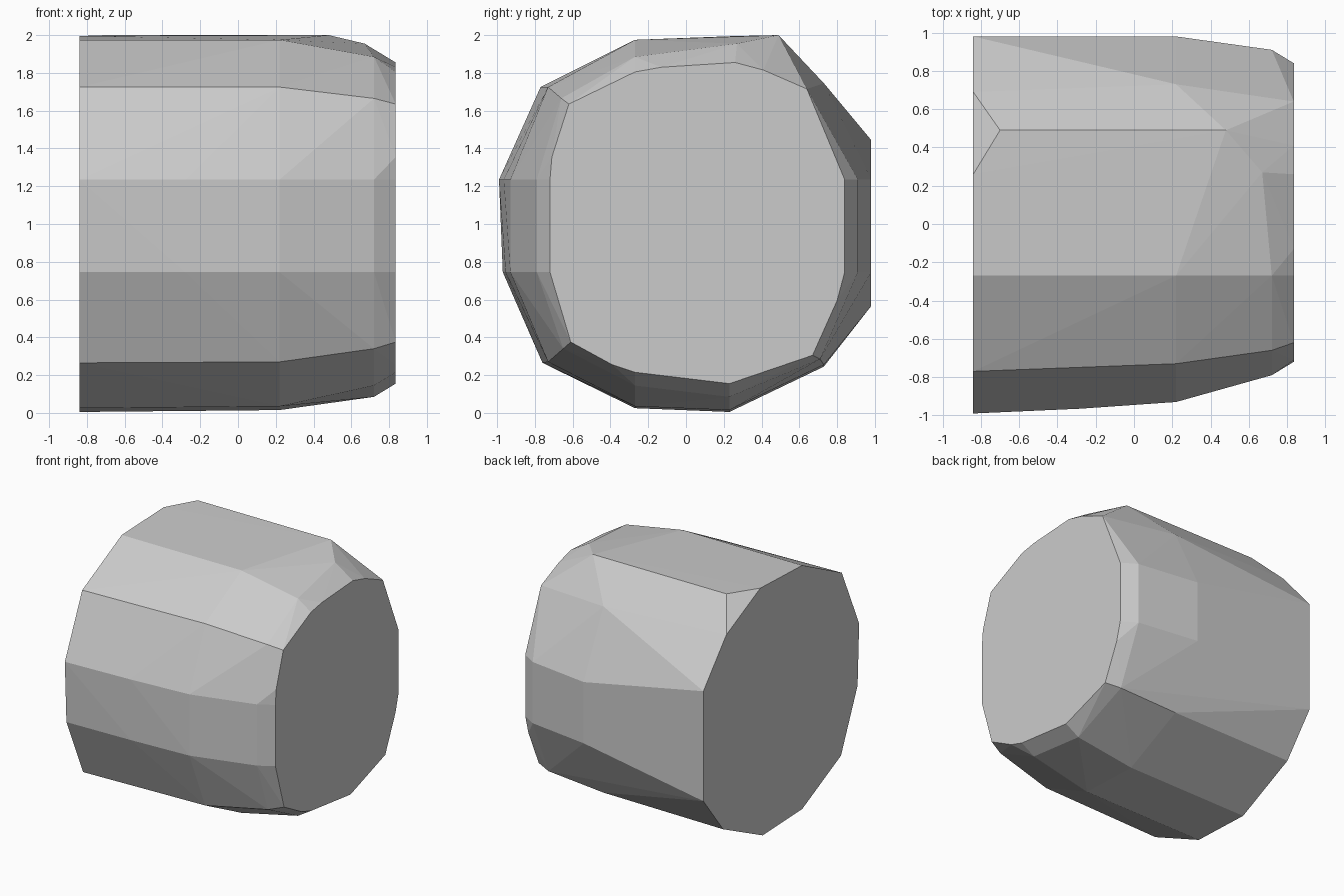
import bpy, bmesh

# Cross-sections (y, z) of the faceted barrel at stations along x
sections = {
    # wide flat end
    -0.84: [(-0.27, 1.98), (0.26, 2.0), (0.69, 1.79), (0.98, 1.45), (0.98, 0.57), (0.73, 0.25),
            (0.23, 0.01), (-0.27, 0.03), (-0.76, 0.27), (-0.97, 0.75), (-0.99, 1.24), (-0.77, 1.73)],
    # slight belly toward the front
    -0.28: [(-0.965, 1.24), (-0.955, 0.75)],
    # where the taper begins
    0.22: [(-0.27, 1.98), (0.73, 1.75), (0.98, 1.24), (0.98, 0.75), (0.73, 0.26), (0.23, 0.02),
           (-0.27, 0.04), (-0.73, 0.275), (-0.93, 0.75), (-0.93, 1.24), (-0.73, 1.73)],
    # shoulder
    0.72: [(-0.27, 1.89), (0.91, 1.24), (0.91, 0.75), (0.71, 0.29), (0.23, 0.09),
           (-0.27, 0.15), (-0.65, 0.345), (-0.79, 0.75), (-0.79, 1.24), (-0.66, 1.67)],
    # narrow flat end
    0.835: [(-0.27, 1.81), (-0.13, 1.835), (0.26, 1.86), (0.41, 1.82), (0.64, 1.72), (0.84, 1.24),
            (0.84, 0.75), (0.80, 0.6), (0.67, 0.31), (0.23, 0.16), (-0.27, 0.22), (-0.39, 0.26),
            (-0.61, 0.38), (-0.72, 0.75), (-0.72, 1.24), (-0.71, 1.36), (-0.62, 1.64)],
}
# Top ridge and the facet corner beyond it
ridge = [(-0.70, 0.49, 2.0), (0.48, 0.49, 2.0), (0.67, 0.27, 1.955)]

# Faceted barrel: convex skin over all sections
bm = bmesh.new()
for x, ring in sections.items():
    for y, z in ring:
        bm.verts.new((x, y, z - 0.005))
for p in ridge:
    bm.verts.new(p)
result = bmesh.ops.convex_hull(bm, input=bm.verts[:])
loose = {g for g in result["geom_interior"] + result["geom_unused"]
         if isinstance(g, bmesh.types.BMVert)}
bmesh.ops.delete(bm, geom=list(loose), context='VERTS')
bmesh.ops.dissolve_limit(bm, angle_limit=0.01, verts=bm.verts[:], edges=bm.edges[:])
bmesh.ops.recalc_face_normals(bm, faces=bm.faces[:])

mesh = bpy.data.meshes.new("faceted_barrel")
bm.to_mesh(mesh)
bm.free()
barrel = bpy.data.objects.new("faceted_barrel", mesh)
bpy.context.collection.objects.link(barrel)
